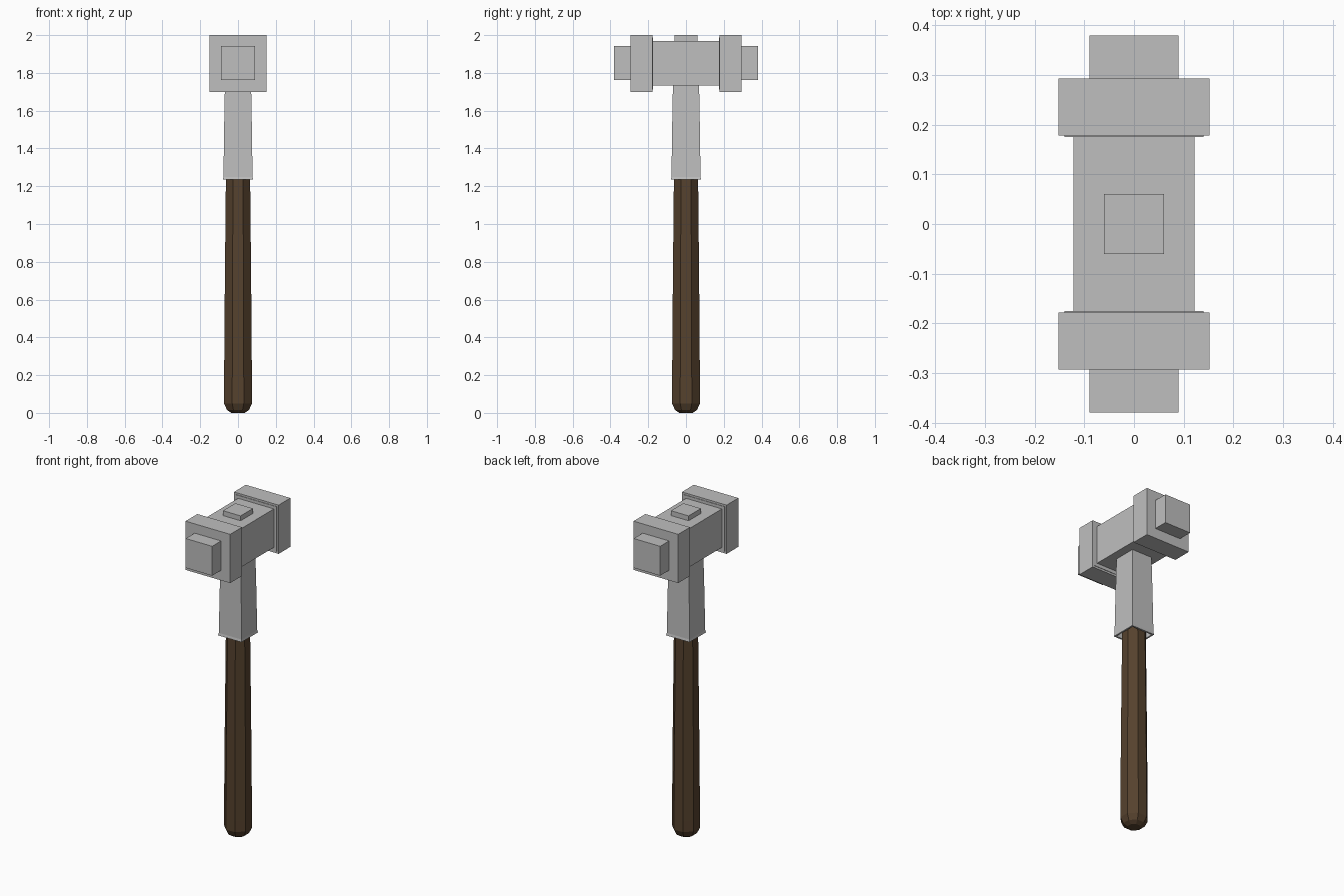
import bpy
import bmesh
from math import cos, sin, pi

old = bpy.data.objects.get("Cube")
if old:
    bpy.data.objects.remove(old, do_unlink=True)


def material(name, colour):
    mat = bpy.data.materials.new(name)
    mat.use_nodes = True
    mat.diffuse_color = colour
    mat.node_tree.nodes["Principled BSDF"].inputs["Base Color"].default_value = colour
    return mat


steel = material("steel grey", (0.52, 0.52, 0.52, 1))
wood = material("dark wood", (0.092, 0.054, 0.027, 1))


def add_object(name, bm, mat):
    bmesh.ops.recalc_face_normals(bm, faces=bm.faces)
    mesh = bpy.data.meshes.new(name)
    bm.to_mesh(mesh)
    bm.free()
    mesh.materials.append(mat)
    obj = bpy.data.objects.new(name, mesh)
    bpy.context.collection.objects.link(obj)
    return obj


def box(name, half_x, y0, y1, z0, z1):
    bm = bmesh.new()
    bmesh.ops.create_cube(bm, size=1)
    for v in bm.verts:
        v.co.x *= 2 * half_x
        v.co.y = y1 if v.co.y > 0 else y0
        v.co.z = z1 if v.co.z > 0 else z0
    return add_object(name, bm, steel)


def prism(name, sides, profile, mat):
    """Loft flat-fronted polygon rings through (half width, height) pairs."""
    bm = bmesh.new()
    rings = []
    for half, z in profile:
        r = half / cos(pi / sides)
        angles = [(i + 0.5) * 2 * pi / sides for i in range(sides)]
        rings.append([bm.verts.new((r * cos(a), r * sin(a), z)) for a in angles])
    for low, high in zip(rings, rings[1:]):
        for i in range(sides):
            j = (i + 1) % sides
            bm.faces.new((low[i], low[j], high[j], high[i]))
    bm.faces.new(rings[0])
    bm.faces.new(rings[-1])
    return add_object(name, bm, mat)


# Octagonal wooden handle with a rounded butt
prism("handle", 8, [(0.035, 0), (0.058, 0.015), (0.074, 0.05), (0.074, 0.12),
                    (0.070, 0.65), (0.064, 1.26), (0.062, 1.4)], wood)

# Square sleeve: starts inside the hollow mouth, then runs up the outside
prism("sleeve", 4, [(0.068, 1.28), (0.070, 1.235), (0.080, 1.235), (0.077, 1.25),
                    (0.073, 1.53), (0.069, 1.75)], steel)

# Head core and the tang showing on top
box("head_core", 0.122, -0.18, 0.18, 1.733, 1.97)
box("tang_cap", 0.06, -0.06, 0.06, 1.95, 2.0)

# Collars and striking faces at both ends
for end, s in (("front", -1), ("back", 1)):
    box(end + "_collar_lip", 0.14, *sorted((s * 0.175, s * 0.19)), 1.712, 1.988)
    box(end + "_collar", 0.152, *sorted((s * 0.178, s * 0.293)), 1.70, 2.0)
    box(end + "_striking_face", 0.09, *sorted((s * 0.28, s * 0.38)), 1.762, 1.943)
